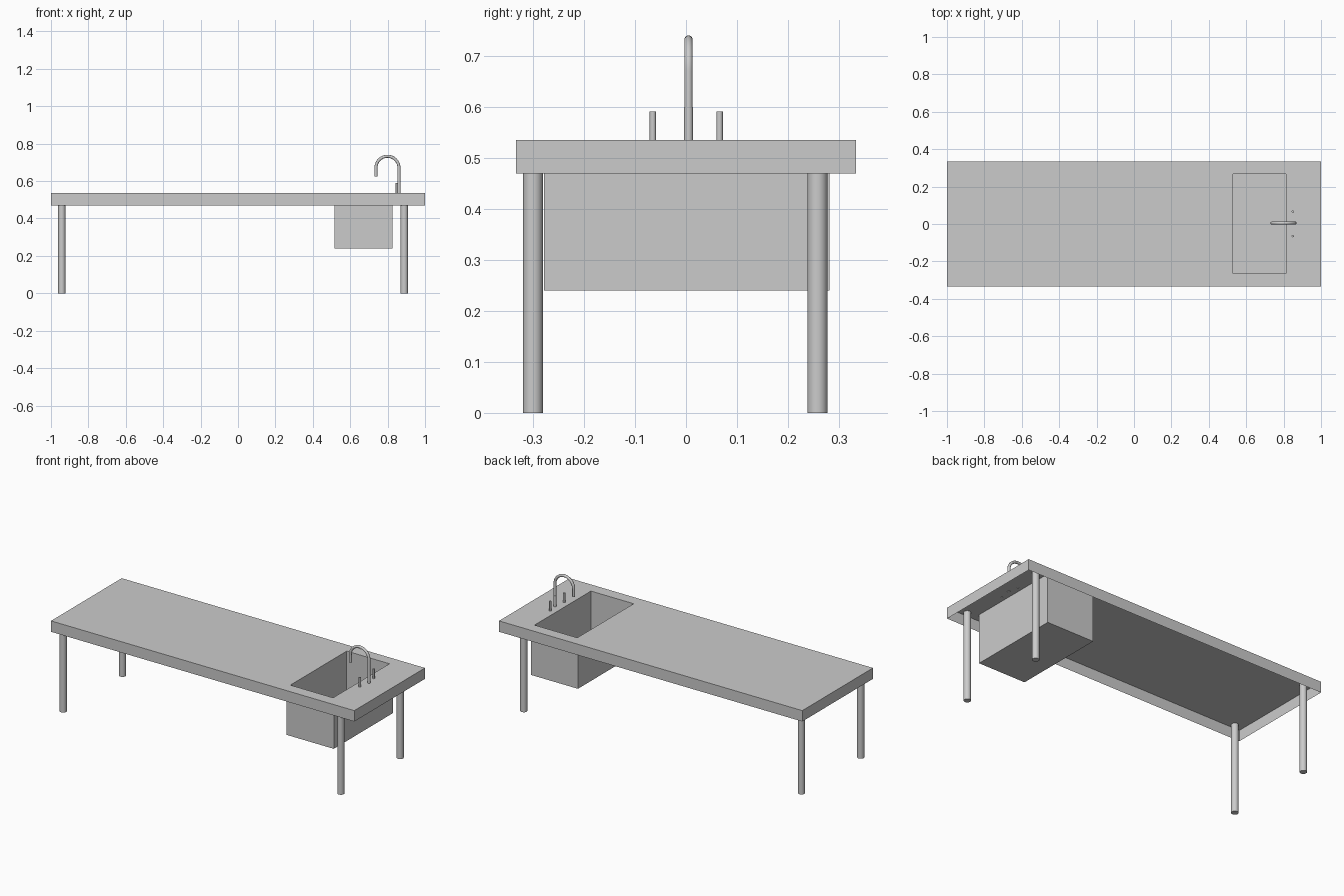
import bpy, bmesh, math

if "Cube" in bpy.data.objects:
    bpy.data.objects.remove(bpy.data.objects["Cube"])


def add_object(name, bm):
    bmesh.ops.recalc_face_normals(bm, faces=bm.faces)
    mesh = bpy.data.meshes.new(name)
    bm.to_mesh(mesh)
    bm.free()
    obj = bpy.data.objects.new(name, mesh)
    bpy.context.collection.objects.link(obj)
    return obj


def rect_loft(name, loops, cap_ends):
    """Join rectangles (x0, x1, y0, y1, z) in sequence with quads."""
    bm = bmesh.new()
    rings = []
    for x0, x1, y0, y1, z in loops:
        corners = ((x0, y0), (x1, y0), (x1, y1), (x0, y1))
        rings.append([bm.verts.new((x, y, z)) for x, y in corners])
    for a, b in zip(rings, rings[1:]):
        for i in range(4):
            j = (i + 1) % 4
            bm.faces.new((a[i], a[j], b[j], b[i]))
    if cap_ends:
        bm.faces.new(rings[0])
        bm.faces.new(rings[-1])
    return add_object(name, bm)


def rod(name, x, y, z0, z1, radius, sides=32):
    bpy.ops.mesh.primitive_cylinder_add(
        vertices=sides, radius=radius, depth=z1 - z0,
        location=(x, y, (z0 + z1) / 2))
    obj = bpy.context.object
    obj.name = name
    bpy.ops.object.shade_smooth_by_angle(angle=math.radians(35))
    return obj


TOP = 0.535
HOLE = (0.53, 0.812, -0.264, 0.267)
WALL = 0.0145

# Worktop: folded sheet, open underneath, with a sink cut-out
slab = (-1, 1, -0.333, 0.333)
rect_loft("worktop", [(*HOLE, TOP), (*slab, TOP), (*slab, 0.47)], False)

# Sink basin: inner walls and floor, outer shell
shell = (HOLE[0] - WALL, HOLE[1] + WALL, HOLE[2] - WALL, HOLE[3] + WALL)
rect_loft("sink_basin", [(*HOLE, 0.255), (*HOLE, TOP),
                         (*shell, TOP - 0.002), (*shell, 0.24)], True)

# Legs
for side, x in (("left", -0.942), ("right", 0.889)):
    for end, y in (("front", -0.3), ("back", 0.258)):
        rod(f"{end}_{side}_leg", x, y, 0, TOP - 0.002, 0.0195)

# Tap handles
for end, y in (("front", -0.065), ("back", 0.066)):
    rod(f"{end}_tap_handle", 0.849, y, TOP - 0.003, 0.591, 0.0062, 20)

# Spout: base sleeve and swan-neck pipe
SY = 0.005
rod("spout_base", 0.8605, SY, TOP - 0.003, 0.6, 0.009, 24)

cx, cz, r = 0.799, 0.671, 0.0615
path = [(cx + r, 0.59)]
path += [(cx + r * math.cos(a), cz + r * math.sin(a))
         for a in (math.pi * i / 24 for i in range(25))]
path.append((cx - r, 0.625))
curve = bpy.data.curves.new("spout_pipe", 'CURVE')
curve.dimensions = '3D'
curve.bevel_depth = 0.008
curve.bevel_resolution = 6
curve.use_fill_caps = True
spline = curve.splines.new('POLY')
spline.points.add(len(path) - 1)
for p, (x, z) in zip(spline.points, path):
    p.co = (x, SY, z, 1)
pipe = bpy.data.objects.new("spout_pipe", curve)
bpy.context.collection.objects.link(pipe)
bpy.ops.object.select_all(action='DESELECT')
pipe.select_set(True)
bpy.context.view_layer.objects.active = pipe
bpy.ops.object.convert(target='MESH')
bpy.ops.object.shade_smooth_by_angle(angle=math.radians(35))
